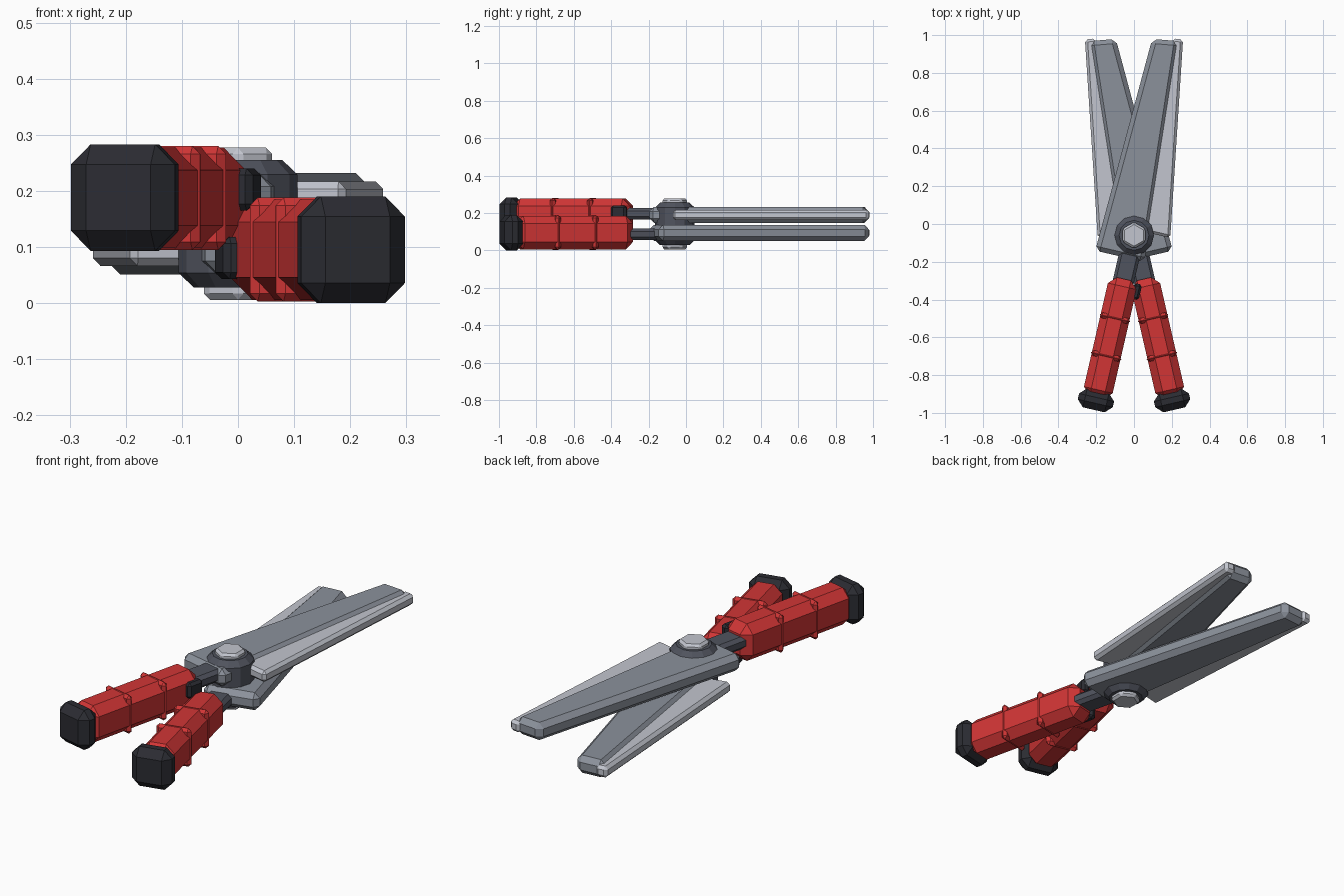
import bpy, bmesh
from math import radians, pi
from mathutils import Matrix, Vector

cube = bpy.data.objects.get("Cube")
if cube:
    bpy.data.objects.remove(cube, do_unlink=True)


def material(name, rgb):
    m = bpy.data.materials.new(name)
    m.use_nodes = True
    color = (*rgb, 1.0)
    m.diffuse_color = color
    bsdf = next(n for n in m.node_tree.nodes if n.type == 'BSDF_PRINCIPLED')
    bsdf.inputs["Base Color"].default_value = color
    return m


steel = material("blade steel", (0.26, 0.285, 0.33))
edge_steel = material("bright steel", (0.54, 0.56, 0.62))
slate = material("dark slate", (0.08, 0.087, 0.112))
red = material("grip red", (0.64, 0.036, 0.036))
black = material("end black", (0.024, 0.025, 0.032))


def finish(name, bm, mat, matrix, bevel):
    """Turn a bmesh into a flat shaded object with chamfered edges."""
    bmesh.ops.recalc_face_normals(bm, faces=bm.faces)
    mesh = bpy.data.meshes.new(name)
    bm.to_mesh(mesh)
    bm.free()
    mesh.materials.append(mat)
    ob = bpy.data.objects.new(name, mesh)
    bpy.context.scene.collection.objects.link(ob)
    ob.matrix_world = matrix
    mod = ob.modifiers.new("chamfer", 'BEVEL')
    mod.width = bevel
    mod.segments = 1
    mod.limit_method = 'ANGLE'
    mod.angle_limit = radians(40)
    return ob


def slab(name, outline, z0, z1, mat, matrix, bevel):
    """Extrude a flat outline between two heights."""
    bm = bmesh.new()
    face = bm.faces.new([bm.verts.new((x, y, z0)) for x, y in outline])
    top = bmesh.ops.extrude_face_region(bm, geom=[face])["geom"]
    verts = [v for v in top if isinstance(v, bmesh.types.BMVert)]
    bmesh.ops.translate(bm, verts=verts, vec=Vector((0, 0, z1 - z0)))
    return finish(name, bm, mat, matrix, bevel)


def box(name, x, y0, y1, width, z0, z1, mat, matrix, bevel):
    h = width / 2
    outline = [(x - h, y0), (x + h, y0), (x + h, y1), (x - h, y1)]
    return slab(name, outline, z0, z1, mat, matrix, bevel)


def drum(name, radius, sides, z0, z1, mat, bevel, turn):
    bm = bmesh.new()
    bmesh.ops.create_cone(bm, cap_ends=True, segments=sides, radius1=radius,
                          radius2=radius, depth=z1 - z0)
    place = Matrix.Translation((0, PIVOT_Y, (z0 + z1) / 2)) @ Matrix.Rotation(turn, 4, 'Z')
    return finish(name, bm, mat, place, bevel)


PIVOT_Y = -0.06
HEIGHT = 0.283

# One half lies along its own y axis, swung open about the pivot
upper = Matrix.Translation((0, PIVOT_Y, 0)) @ Matrix.Rotation(radians(-13), 4, 'Z')
# The other half is the same piece turned over
flip = Matrix.Translation((0, 0, HEIGHT)) @ Matrix.Rotation(pi, 4, 'Y')

for side, m in (("upper", upper), ("lower", flip @ upper)):
    # Blade and its bright cutting edge
    slab(side + "_blade", [(-0.182, -0.125), (0.085, -0.125), (0, 1.055), (-0.14, 1.035)],
         0.147, 0.232, steel, m, 0.024)
    slab(side + "_cutting_edge", [(0.02, 0.03), (0.19, 0.03), (0.02, 1.068), (-0.035, 1.062)],
         0.162, 0.217, edge_steel, m, 0.014)
    # Neck and closing stop
    box(side + "_neck", 0, -0.3, -0.08, 0.112, 0.166, 0.227, slate, m, 0.016)
    box(side + "_stop", 0.08, -0.33, -0.245, 0.042, 0.165, 0.24, black, m, 0.012)
    # Grip with two raised bands
    box(side + "_grip", 0, -0.88, -0.237, 0.156, 0.098, 0.277, red, m, 0.04)
    for i, y in enumerate((-0.45, -0.655)):
        box(f"{side}_grip_band_{i + 1}", 0, y - 0.015, y + 0.015, 0.164,
            0.095, 0.28, red, m, 0.014)
    # End cap
    box(side + "_end_cap", 0, -0.948, -0.845, 0.19, 0.093, HEIGHT, black, m, 0.036)

# Pivot barrel and hexagonal bolt through both halves
drum("pivot_barrel", 0.106, 12, 0.028, 0.255, slate, 0.026, 0)
drum("pivot_bolt", 0.07, 6, 0.006, 0.277, edge_steel, 0.011, 0)
